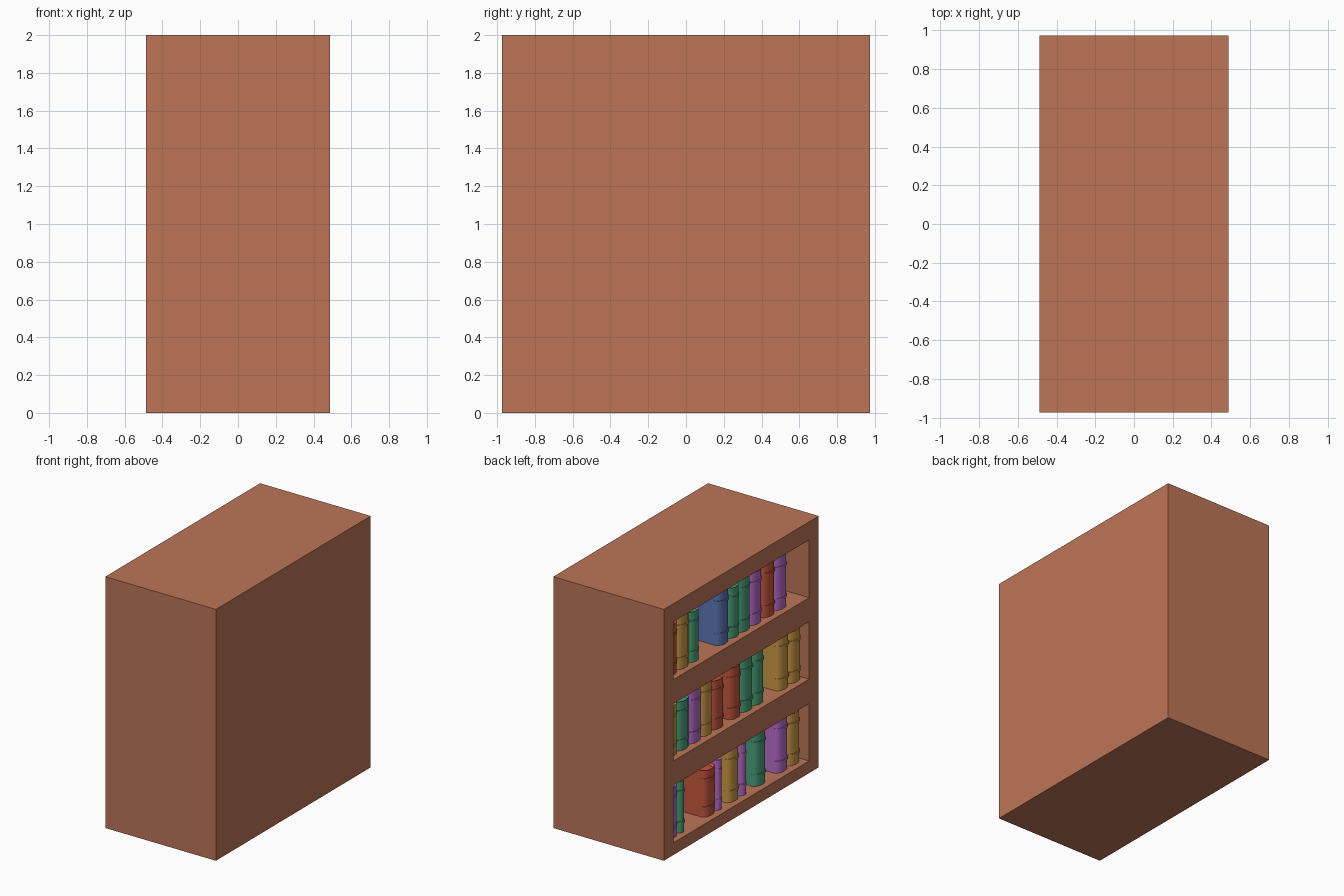
import bpy, bmesh, math

if "Cube" in bpy.data.objects:
    bpy.data.objects.remove(bpy.data.objects["Cube"])


def material(name, r, g, b):
    m = bpy.data.materials.new(name)
    lin = [((c / 255 + 0.055) / 1.055) ** 2.4 for c in (r, g, b)]
    m.diffuse_color = (*lin, 1)
    m.use_nodes = True
    m.node_tree.nodes["Principled BSDF"].inputs["Base Color"].default_value = m.diffuse_color
    return m


WOOD = material("wood brown", 188, 118, 87)
COLOURS = {
    "red": material("book red", 196, 86, 60),
    "yellow": material("book yellow", 202, 152, 68),
    "green": material("book green", 72, 160, 120),
    "purple": material("book purple", 182, 108, 202),
    "blue": material("book blue", 92, 117, 178),
}


def add_object(name, bm, mat):
    bmesh.ops.recalc_face_normals(bm, faces=bm.faces)
    me = bpy.data.meshes.new(name)
    bm.to_mesh(me)
    bm.free()
    me.materials.append(mat)
    ob = bpy.data.objects.new(name, me)
    bpy.context.collection.objects.link(ob)
    return ob


def box(bm, lo, hi):
    verts = bmesh.ops.create_cube(bm, size=1)["verts"]
    for v in verts:
        for i in range(3):
            v.co[i] = lo[i] if v.co[i] < 0 else hi[i]


HX, HY = 0.487, 0.973
DEPTH = 0.42
SHELVES = [(0.097, 0.553), (0.748, 1.204), (1.396, 1.856)]

# Solid case with three niches cut into the -x side
bm = bmesh.new()
box(bm, (-HX, -HY, 0), (HX, HY, 2))
case = add_object("bookcase", bm, WOOD)

bm = bmesh.new()
for z0, z1 in SHELVES:
    box(bm, (-HX - 0.1, -0.852, z0), (-HX + DEPTH, 0.852, z1))
cutter = add_object("niche_cutter", bm, WOOD)
cutter.hide_render = True
cutter.hide_viewport = True
mod = case.modifiers.new("niches", 'BOOLEAN')
mod.operation = 'DIFFERENCE'
mod.solver = 'EXACT'
mod.object = cutter


def prism(bm, width, x_front, x_back, bulge, z0, z1):
    """Rounded-spine plan outline extruded upward; returns the top face."""
    h, n = width / 2, 10
    pts = [(x_back, h)]
    for i in range(n + 1):
        a = math.pi * i / n
        pts.append((x_front + bulge - bulge * math.sin(a), h * math.cos(a)))
    pts.append((x_back, -h))
    low = [bm.verts.new((x, y, z0)) for x, y in pts]
    high = [bm.verts.new((x, y, z1)) for x, y in pts]
    bm.faces.new(low)
    top = bm.faces.new(high)
    for i in range(len(pts)):
        j = (i + 1) % len(pts)
        bm.faces.new((low[i], low[j], high[j], high[i]))
    return top


def book(name, colour, y, width, z, height):
    bm = bmesh.new()
    xf = -HX + 0.045
    top = prism(bm, width, xf, xf + 0.35, 0.045, z, z + height)
    # Page block sunk between the covers
    bmesh.ops.recalc_face_normals(bm, faces=bm.faces)
    bmesh.ops.inset_individual(bm, faces=[top], thickness=0.014, depth=0)
    for v in top.verts:
        v.co.z -= 0.015
    # Raised spine bands
    for t in (0.2, 0.8):
        zc = z + height * t
        prism(bm, width + 0.004, xf - 0.005, xf + 0.05, 0.045, zc - 0.01, zc + 0.01)
    ob = add_object(name, bm, COLOURS[colour])
    ob.location.y = y
    bpy.ops.object.select_all(action='DESELECT')
    ob.select_set(True)
    bpy.context.view_layer.objects.active = ob
    bpy.ops.object.shade_smooth_by_angle(angle=math.radians(35))


# Per shelf: colour, y of the right-hand edge, height
ROWS = [
    [("purple", 0.712, 0.40), ("green", 0.624, 0.41), ("red", 0.235, 0.37),
     ("purple", 0.160, 0.40), ("yellow", -0.066, 0.42), ("purple", -0.153, 0.41),
     ("green", -0.404, 0.43), ("purple", -0.680, 0.43), ("yellow", -0.831, 0.41)],
    [("yellow", 0.712, 0.40), ("green", 0.562, 0.39), ("purple", 0.411, 0.42),
     ("yellow", 0.273, 0.43), ("red", 0.123, 0.39), ("red", -0.091, 0.41),
     ("green", -0.241, 0.42), ("green", -0.379, 0.43), ("yellow", -0.693, 0.43),
     ("yellow", -0.843, 0.41)],
    [("red", 0.712, 0.40), ("yellow", 0.562, 0.43), ("green", 0.436, 0.40),
     ("blue", 0.060, 0.43), ("green", -0.066, 0.40), ("green", -0.204, 0.43),
     ("purple", -0.354, 0.42), ("red", -0.517, 0.43), ("purple", -0.668, 0.42)],
]

for s, row in enumerate(ROWS):
    prev = 0.85
    for i, (colour, right, height) in enumerate(row):
        width = min(0.145, prev - right - 0.004)
        book(f"book_{s + 1}_{i + 1}", colour, right + width / 2, width,
             SHELVES[s][0] + 0.001, height)
        prev = right
